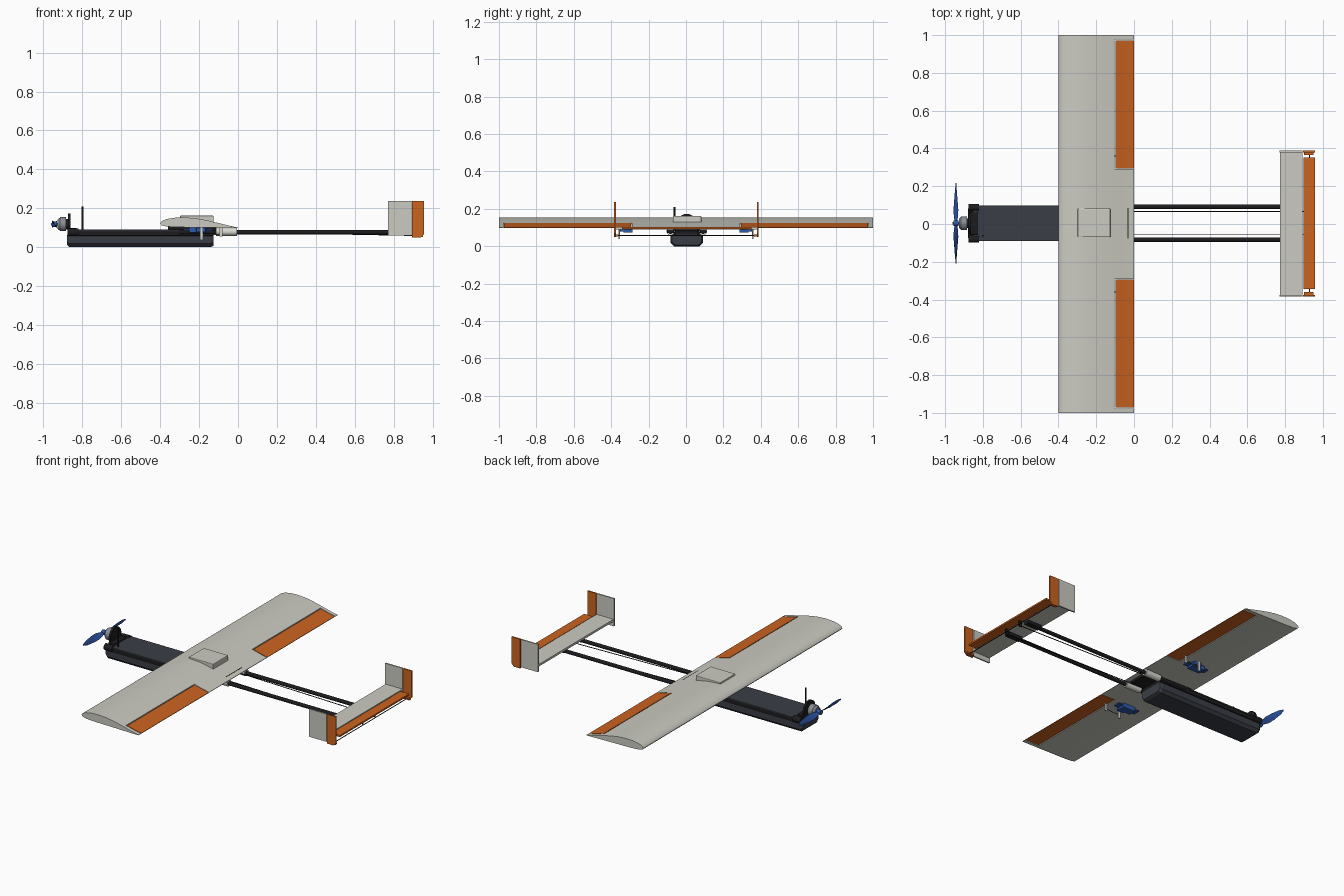
import bpy, bmesh, math
from mathutils import Vector

old = bpy.data.objects.get("Cube")
if old:
    bpy.data.objects.remove(old, do_unlink=True)


def material(name, r, g, b, rough=0.6):
    m = bpy.data.materials.new(name)
    m.use_nodes = True
    m.diffuse_color = (r, g, b, 1)
    shader = next(n for n in m.node_tree.nodes if n.type == 'BSDF_PRINCIPLED')
    shader.inputs["Base Color"].default_value = (r, g, b, 1)
    shader.inputs["Roughness"].default_value = rough
    return m


foam = material("pale_grey_foam", 0.60, 0.60, 0.54)
orange = material("orange", 0.60, 0.125, 0.014)
slate = material("dark_slate", 0.042, 0.048, 0.061)
black = material("black", 0.012, 0.012, 0.014)
blue = material("blue", 0.03, 0.10, 0.42)
metal = material("motor_grey", 0.25, 0.27, 0.30)
white = material("white_plastic", 0.68, 0.68, 0.64)

CY = 0.004  # body centre line


def finish(name, bm, mat, bevel=0, smooth=False):
    bmesh.ops.recalc_face_normals(bm, faces=bm.faces)
    mesh = bpy.data.meshes.new(name)
    bm.to_mesh(mesh)
    bm.free()
    mesh.materials.append(mat)
    ob = bpy.data.objects.new(name, mesh)
    bpy.context.collection.objects.link(ob)
    if bevel:
        mod = ob.modifiers.new("bevel", 'BEVEL')
        mod.width = bevel
        mod.segments = 2
    if smooth:
        bpy.ops.object.select_all(action='DESELECT')
        ob.select_set(True)
        bpy.context.view_layer.objects.active = ob
        bpy.ops.object.shade_smooth_by_angle(angle=math.radians(35))
    return ob


def loft(name, rings, mat, bevel=0, smooth=False):
    """Skin a list of equal rings of points and cap both ends."""
    bm = bmesh.new()
    loops = [[bm.verts.new(p) for p in ring] for ring in rings]
    for a, b in zip(loops, loops[1:]):
        for i in range(len(a)):
            j = (i + 1) % len(a)
            bm.faces.new((a[i], a[j], b[j], b[i]))
    bm.faces.new(loops[0])
    bm.faces.new(loops[-1])
    return finish(name, bm, mat, bevel, smooth)


def box(name, xs, ys, zs, mat, bevel=0):
    rings = [[(x, ys[0], zs[0]), (x, ys[1], zs[0]), (x, ys[1], zs[1]), (x, ys[0], zs[1])]
             for x in xs]
    return loft(name, rings, mat, bevel)


def rod(name, a, b, r, mat, sides=16, r2=None):
    a, b = Vector(a), Vector(b)
    bm = bmesh.new()
    bmesh.ops.create_cone(bm, cap_ends=True, segments=sides, radius1=r,
                          radius2=r if r2 is None else r2, depth=(b - a).length)
    turn = (b - a).to_track_quat('Z', 'Y')
    for v in bm.verts:
        v.co = turn @ v.co + (a + b) / 2
    return finish(name, bm, mat, smooth=True)


# Wing, sliced from one airfoil so the ailerons fit their cut-outs
UPPER = [(0, .122), (.02, .134), (.08, .144), (.18, .151), (.3, .153), (.45, .149),
         (.6, .138), (.75, .124), (.9, .109), (1, .101)]
LOWER = [(0, .122), (.02, .112), (.08, .106), (.2, .103), (1, .098)]


def height(curve, t):
    for (t0, z0), (t1, z1) in zip(curve, curve[1:]):
        if t <= t1:
            return z0 + (z1 - z0) * (t - t0) / (t1 - t0)
    return curve[-1][1]


def wing_piece(name, t0, t1, y0, y1, mat):
    def cut(curve):
        ts = [t0] + [t for t, z in curve if t0 < t < t1] + [t1]
        return [(t, height(curve, t)) for t in ts]
    lower = cut(LOWER)
    if t0 == 0:
        lower = lower[1:]
    outline = cut(UPPER) + lower[::-1]
    rings = [[(0.4 * t - 0.4, y, z) for t, z in outline] for y in (y0, y1)]
    return loft(name, rings, mat, smooth=True)


wing_piece("wing_main", 0, 0.74, -1, 1, foam)
wing_piece("wing_rear_centre", 0.74, 1, -0.29, 0.29, foam)
box("wing_hatch", (-0.298, -0.125), (-0.07, 0.082), (0.12, 0.162), foam, 0.004)

# Fuselage tray with chamfered lower edges, rails and lid
def tray_ring(x, low, w=0.086):
    half = [(w * 0.8, low), (w, low + 0.018), (w, 0.062)]
    pts = half + [(-y, z) for y, z in half[::-1]]
    return [(x, y + CY, z) for y, z in pts]


loft("fuselage_tray", [tray_ring(-0.88, 0.012, 0.078), tray_ring(-0.865, 0),
                       tray_ring(-0.14, 0), tray_ring(-0.125, 0.008, 0.08)], slate)
box("fuselage_rails", (-0.865, -0.127), (CY - 0.094, CY + 0.094), (0.058, 0.084), black, 0.005)
box("fuselage_lid", (-0.85, -0.127), (CY - 0.095, CY + 0.095), (0.082, 0.09), slate, 0.002)
box("wing_saddle", (-0.36, -0.03), (CY - 0.08, CY + 0.08), (0.084, 0.108), black)

# Motor, nose mount and antenna
MZ = 0.118
rod("motor_mount_disc", (-0.875, CY, MZ), (-0.862, CY, MZ), 0.055, black, 28)
box("nose_mount", (-0.876, -0.825), (CY - 0.06, CY + 0.06), (0.062, 0.098), black, 0.006)
rod("motor_base", (-0.885, CY, MZ), (-0.87, CY, MZ), 0.026, black, 24)
rod("motor_can", (-0.915, CY, MZ), (-0.883, CY, MZ), 0.036, metal, 28)
rod("motor_cap", (-0.927, CY, MZ), (-0.915, CY, MZ), 0.024, metal, 28, 0.034)
rod("motor_shaft", (-0.962, CY, MZ), (-0.92, CY, MZ), 0.006, metal, 12)
rod("propeller_hub", (-0.955, CY, MZ), (-0.93, CY, MZ), 0.015, blue, 20)
rod("antenna", (-0.80, -0.062, 0.088), (-0.80, -0.062, 0.21), 0.005, black, 12)

# Twisted two-blade propeller
BLADE = [(.008, .007, 60), (.03, .013, 52), (.07, .021, 38), (.12, .02, 27),
         (.18, .014, 18), (.212, .005, 14)]
for side in (-1, 1):
    rings = []
    for r, c, angle in BLADE:
        ca, sa = math.cos(math.radians(angle)), math.sin(math.radians(angle))
        section = [(-c, 0), (0, 0.0025), (c, 0), (0, -0.0025)]
        rings.append([(-0.943 + u * sa + v * ca, CY + side * r, MZ + side * (u * ca - v * sa))
                      for u, v in section])
    loft("propeller_blade", rings, blue, smooth=True)

# Horizontal tail
box("stabilizer", (0.773, 0.892), (CY - 0.38, CY + 0.38), (0.09, 0.104), foam)
box("elevator", (0.897, 0.957), (CY - 0.347, CY + 0.347), (0.092, 0.102), orange)
rod("rudder_link", (0.93, CY - 0.375, 0.058), (0.93, CY + 0.375, 0.058), 0.0025, black, 8)

# Parts repeated on both sides
for side, tag in ((1, "far"), (-1, "near")):
    def span(a, b, centre=0):
        return sorted((centre + side * a, centre + side * b))

    # Wing tip and aileron with its servo linkage
    y0, y1 = span(0.295, 0.972)
    wing_piece("aileron_" + tag, 0.755, 1, y0, y1, orange)
    y0, y1 = span(0.977, 1)
    wing_piece("wing_tip_" + tag, 0.74, 1, y0, y1, foam)
    box("servo_body_" + tag, (-0.25, -0.16), span(0.285, 0.335), (0.074, 0.106), blue, 0.003)
    box("servo_flange_" + tag, (-0.28, -0.13), span(0.29, 0.33), (0.086, 0.093), blue)
    box("servo_gear_case_" + tag, (-0.215, -0.165), span(0.33, 0.352), (0.078, 0.1), blue, 0.003)
    box("servo_arm_" + tag, (-0.196, -0.181), span(0.353, 0.362), (0.038, 0.1), white)
    box("aileron_horn_" + tag, (-0.095, -0.08), span(0.356, 0.362), (0.055, 0.104), white)
    py = side * 0.359
    rod("aileron_pushrod_" + tag, (-0.188, py, 0.062), (-0.087, py, 0.066), 0.0025, metal, 8)

    # Boom, sleeve, nose clamp and tail saddle
    by = CY + side * 0.087
    rod("tail_boom_" + tag, (-0.3, by, 0.077), (0.88, by, 0.077), 0.0115, black)
    rod("boom_sleeve_" + tag, (-0.112, by, 0.079), (-0.005, by, 0.079), 0.021, white, 20)
    rod("nose_clamp_" + tag, (-0.877, by - side * 0.004, 0.077),
        (-0.82, by - side * 0.004, 0.077), 0.02, black, 20)
    box("tail_saddle_" + tag, (0.785, 0.885), (by - 0.018, by + 0.018), (0.07, 0.092), black, 0.003)

    # Tail pushrod and control horn
    ry = CY + side * 0.061
    rod("tail_pushrod_" + tag, (-0.12, ry, 0.08), (0.91, ry, 0.06), 0.0025, black, 8)
    box("elevator_horn_" + tag, (0.9, 0.92), (ry - 0.004, ry + 0.004), (0.055, 0.095), black)

    # Fin, rudder with clipped lower corner, and rudder horn
    ys = span(0.377, 0.386, CY - 0.002)
    box("fin_" + tag, (0.77, 0.891), ys, (0.06, 0.236), foam)
    outline = [(0.895, 0.05), (0.94, 0.05), (0.957, 0.068), (0.957, 0.236), (0.895, 0.236)]
    loft("rudder_" + tag, [[(x, y, z) for x, z in outline] for y in ys], orange)
    box("rudder_horn_" + tag, (0.9, 0.95), span(0.362, 0.38, CY - 0.002), (0.053, 0.063), orange)
